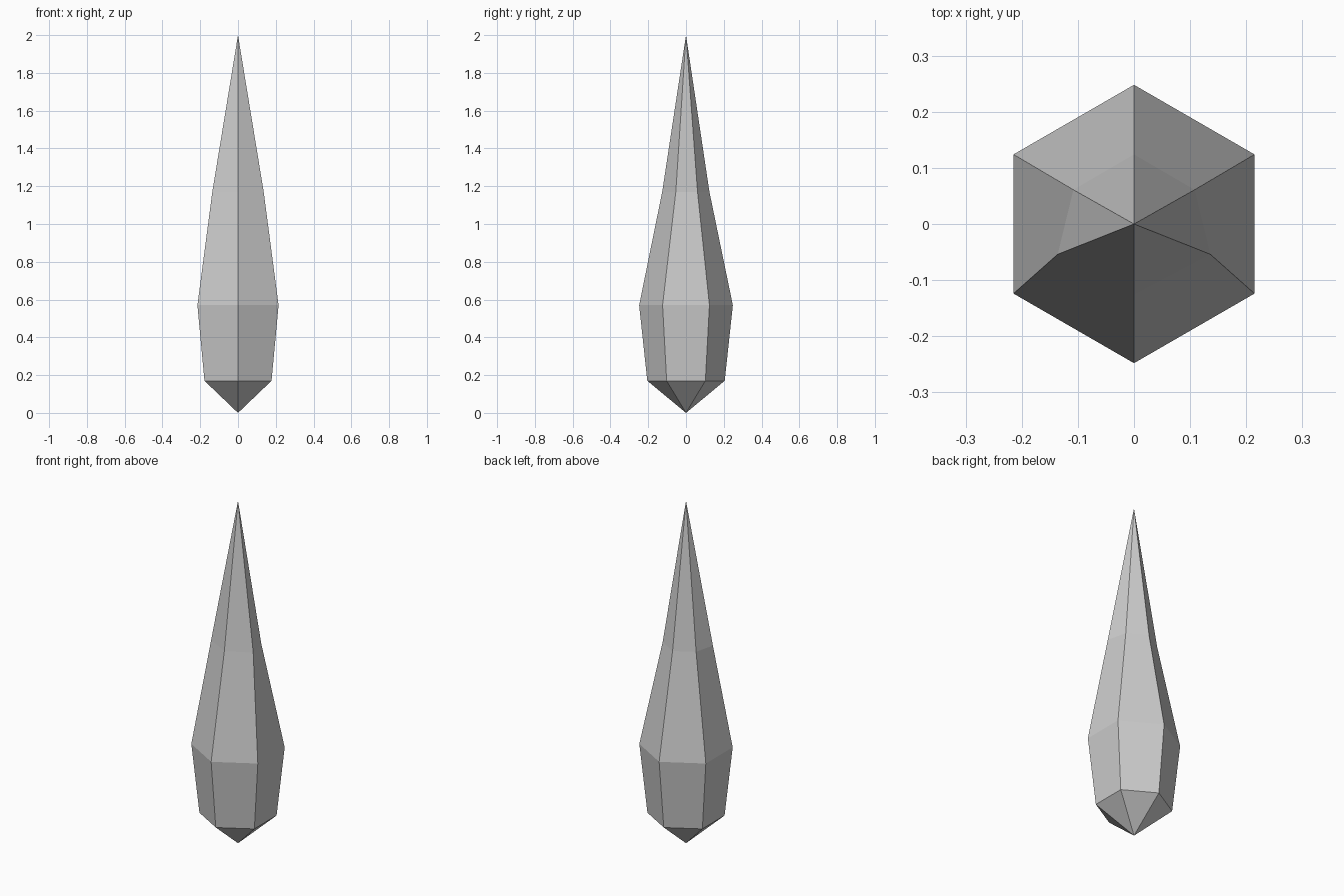
import bpy, bmesh
from math import sin, cos, radians

if "Cube" in bpy.data.objects:
    bpy.data.objects.remove(bpy.data.objects["Cube"])


def hexagon(radius):
    # Corners start at the back (+y) and run counter-clockwise
    return [(radius * cos(radians(90 + 60 * i)), radius * sin(radians(90 + 60 * i)))
            for i in range(6)]


# Slightly irregular waist of the long upper spike
waist = [(0, 0.124), (-0.108, 0.061), (-0.136, -0.054),
         (0, -0.126), (0.136, -0.054), (0.108, 0.061)]
sections = [(0.17, hexagon(0.205)), (0.57, hexagon(0.248)), (1.17, waist)]

bm = bmesh.new()
bottom = bm.verts.new((0, 0, 0))
top = bm.verts.new((0, 0, 2))
rings = [[bm.verts.new((x, y, z)) for x, y in pts] for z, pts in sections]

# Flat facets: lower point, two side bands, upper point
for i in range(6):
    j = (i + 1) % 6
    bm.faces.new((bottom, rings[0][j], rings[0][i]))
    for a, b in zip(rings, rings[1:]):
        bm.faces.new((a[i], a[j], b[j], b[i]))
    bm.faces.new((rings[-1][i], rings[-1][j], top))
bmesh.ops.recalc_face_normals(bm, faces=bm.faces[:])

mesh = bpy.data.meshes.new("crystal_shard")
bm.to_mesh(mesh)
bm.free()
bpy.context.collection.objects.link(bpy.data.objects.new("crystal_shard", mesh))
